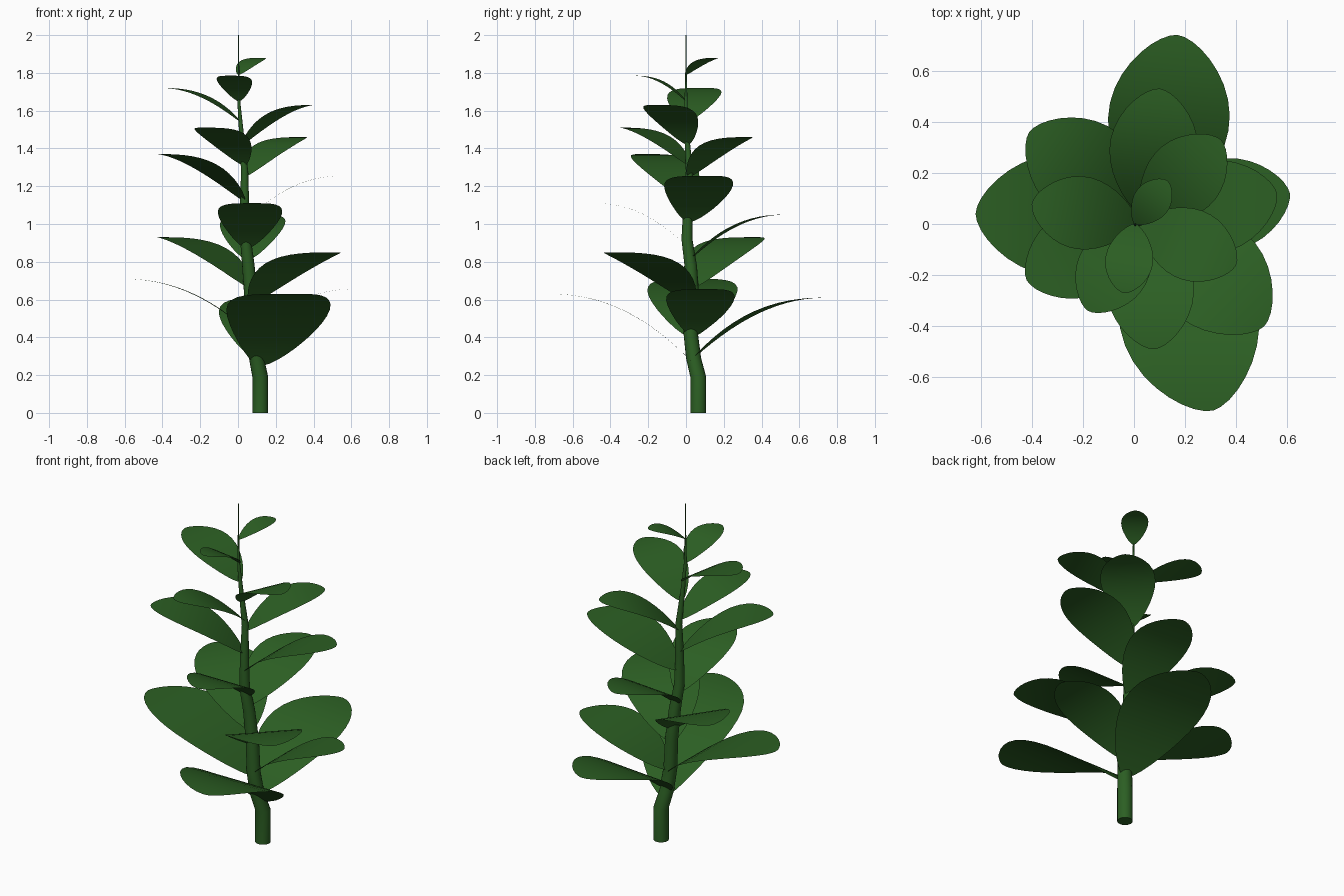
import bpy, bmesh, math
from mathutils import Vector

if "Cube" in bpy.data.objects:
    bpy.data.objects.remove(bpy.data.objects["Cube"])

green = bpy.data.materials.new("leaf_green")
green.diffuse_color = (0.025, 0.115, 0.017, 1)
green.use_nodes = True
green.node_tree.nodes["Principled BSDF"].inputs["Base Color"].default_value = green.diffuse_color


def add_object(name, bm):
    mesh = bpy.data.meshes.new(name)
    bm.to_mesh(mesh)
    bm.free()
    mesh.materials.append(green)
    for p in mesh.polygons:
        p.use_smooth = True
    obj = bpy.data.objects.new(name, mesh)
    bpy.context.collection.objects.link(obj)
    bpy.context.view_layer.objects.active = obj
    obj.select_set(True)
    bpy.ops.object.shade_smooth_by_angle(angle=math.radians(50))
    obj.select_set(False)


# Stem: x, y, z, radius along its slightly crooked path
PATH = [(.118, .065, 0, .042), (.118, .065, .19, .042), (.098, .04, .29, .04),
        (.085, .025, .42, .038), (.07, .035, .6, .036), (.055, .025, .78, .033),
        (.04, .005, .92, .029), (.035, .01, 1.1, .024), (.035, .018, 1.28, .019),
        (.02, .005, 1.46, .013), (.005, 0, 1.64, .008), (.003, 0, 1.8, .004),
        (.003, 0, 2, .002)]


def stem_at(z):
    for a, b in zip(PATH, PATH[1:]):
        if z <= b[2]:
            return Vector(a[:3]).lerp(Vector(b[:3]), (z - a[2]) / (b[2] - a[2]))


bm = bmesh.new()
SIDES = 16
rings = []
for x, y, z, r in PATH:
    rings.append([bm.verts.new((x + r * math.cos(2 * math.pi * i / SIDES),
                                y + r * math.sin(2 * math.pi * i / SIDES), z))
                  for i in range(SIDES)])
for a, b in zip(rings, rings[1:]):
    for i in range(SIDES):
        j = (i + 1) % SIDES
        bm.faces.new((a[i], a[j], b[j], b[i]))
bm.faces.new(rings[0][::-1])
bm.faces.new(rings[-1])
add_object("stem", bm)


# Leaf: oval sheet that climbs from the stem and levels out at the tip
def leaf(name, base_z, tip, bend=None, ratio=.67, rows=18, cols=8):
    base = stem_at(base_z)
    axis = Vector((tip[0] - base.x, tip[1] - base.y))
    length = axis.length
    along = axis.normalized()
    side = Vector((-along.y, along.x))
    up = Vector(bend) if bend else along     # direction in which the sheet rises
    reach = axis.dot(up)
    bm = bmesh.new()
    grid = []
    for i in range(rows + 1):
        t = (1 - math.cos(math.pi * i / rows)) / 2
        half = ratio * length / 2 * max(math.sin(math.pi * t ** 1.1), 0) ** .6 + .002
        row = []
        for j in range(cols + 1):
            p = along * (t * length) + side * half * (2 * j / cols - 1)
            u = min(p.dot(up) / reach, 1.1)
            z = base_z + (tip[2] - base_z) * (1 - abs(1 - u) ** 2.2)
            row.append(bm.verts.new((base.x + p.x, base.y + p.y, z)))
        grid.append(row)
    for a, b in zip(grid, grid[1:]):
        for j in range(cols):
            bm.faces.new((a[j + 1], a[j], b[j], b[j + 1]))
    add_object(name, bm)


# Leaves from bottom to top: base height, tip position, optional rise direction
LEAVES = [(.25, (.31, -.73, .63), (0, -1)), (.29, (.17, .74, .61)),
          (.40, (-.62, .04, .71)), (.41, (.61, .12, .655), (1, 0)),
          (.58, (.51, -.40, .85)), (.66, (-.41, .36, .93)),
          (.81, (.10, .53, 1.05)), (.87, (.08, -.49, 1.11), (0, -1)),
          (1.01, (.56, .12, 1.255), (1, 0)), (1.12, (-.42, -.22, 1.37)),
          (1.25, (.34, .33, 1.46)), (1.31, (-.18, -.34, 1.51)),
          (1.42, (.40, -.16, 1.63)), (1.54, (-.40, .08, 1.72)),
          (1.65, (-.04, -.27, 1.785)), (1.79, (.13, .17, 1.88))]
for n, spec in enumerate(LEAVES, 1):
    leaf(f"leaf_{n:02d}", *spec)
